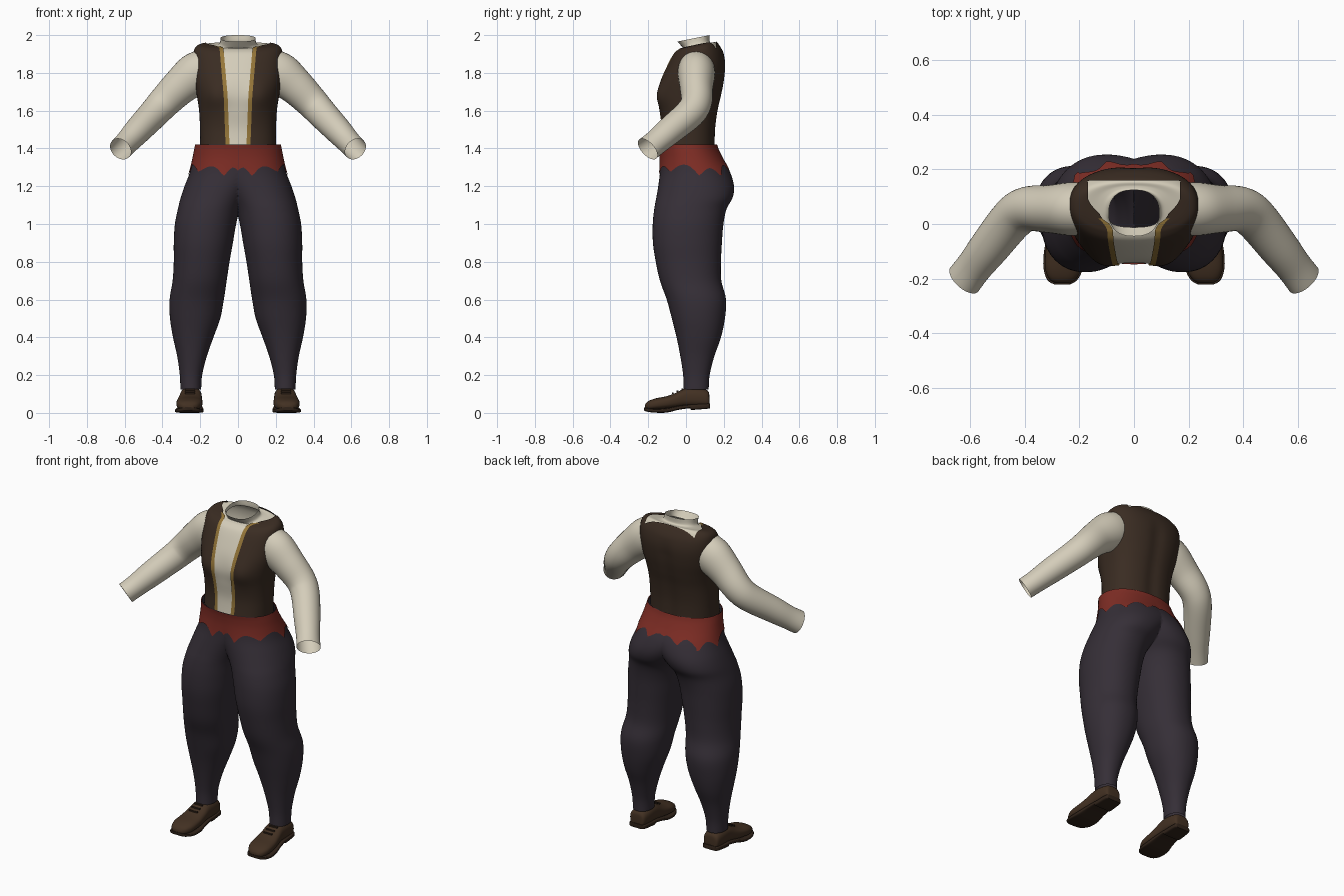
import bpy, bmesh, math
from mathutils import Vector

if "Cube" in bpy.data.objects:
    bpy.data.objects.remove(bpy.data.objects["Cube"])


def material(name, rgb):
    m = bpy.data.materials.new(name)
    m.diffuse_color = (*rgb, 1)
    m.use_nodes = True
    m.node_tree.nodes["Principled BSDF"].inputs["Base Color"].default_value = m.diffuse_color
    return m


CREAM = material("cream cloth", (0.66, 0.61, 0.49))
BROWN = material("brown leather", (0.042, 0.025, 0.016))
GOLD = material("gold trim", (0.30, 0.18, 0.04))
RED = material("red sash cloth", (0.21, 0.026, 0.018))
PURPLE = material("dark purple cloth", (0.036, 0.028, 0.038))
SHOE = material("shoe leather", (0.055, 0.030, 0.016))
SOLE = material("shoe sole", (0.030, 0.017, 0.010))


def smooth_rows(rows, sub):
    """Catmull-Rom interpolation of numeric rows."""
    out = []
    for i in range(len(rows) - 1):
        p = [rows[max(i - 1, 0)], rows[i], rows[i + 1], rows[min(i + 2, len(rows) - 1)]]
        for k in range(sub):
            t = k / sub
            out.append([0.5 * (2 * b + (c - a) * t + (2 * a - 5 * b + 4 * c - d) * t * t
                               + (3 * b - a - 3 * c + d) * t ** 3) for a, b, c, d in zip(*p)])
    return out + [list(rows[-1])]


def skin(rings, cap=False):
    bm = bmesh.new()
    vs = [[bm.verts.new(p) for p in r] for r in rings]
    n = len(vs[0])
    for a, b in zip(vs, vs[1:]):
        for i in range(n):
            j = (i + 1) % n
            bm.faces.new((a[i], a[j], b[j], b[i]))
    if cap:
        bm.faces.new(vs[0][::-1])
        bm.faces.new(vs[-1])
    bm.normal_update()
    return bm


def loft(rows, n=64, sub=5, power=2.2, place=lambda x, y, z: (x, y, z), cap=False):
    """Rows are (height, x0, x1, y0, y1, tilt); each is a rounded section."""
    rings = []
    for z, x0, x1, y0, y1, tilt in smooth_rows(rows, sub):
        ring = []
        for i in range(n):
            a = math.tau * i / n
            c, s = math.cos(a), math.sin(a)
            x = (x0 + x1) / 2 + (x1 - x0) / 2 * math.copysign(abs(c) ** (2 / power), c)
            dy = (y1 - y0) / 2 * math.copysign(abs(s) ** (2 / power), s)
            ring.append(place(x, (y0 + y1) / 2 + dy, z + tilt * dy))
        rings.append(ring)
    return skin(rings, cap)


def grow(bm, d):
    for v, nrm in [(v, v.normal.copy()) for v in bm.verts]:
        v.co += nrm * d


def cut(bm, f):
    """Split faces along the line where f is zero."""
    new = []
    for e in list(bm.edges):
        a, b = e.verts
        fa, fb = f(a.co), f(b.co)
        if fa * fb < 0:
            new.append(bmesh.utils.edge_split(e, a, fa / (fa - fb))[1])
    bmesh.ops.connect_verts(bm, verts=new)


def keep(bm, f):
    cut(bm, f)
    gone = [p for p in bm.faces if f(p.calc_center_median()) < 0]
    bmesh.ops.delete(bm, geom=gone, context='FACES')


def finish(name, bm, mats, mirror=False):
    me = bpy.data.meshes.new(name)
    bm.to_mesh(me)
    bm.free()
    ob = bpy.data.objects.new(name, me)
    bpy.context.collection.objects.link(ob)
    for m in mats:
        me.materials.append(m)
    if mirror:
        ob.modifiers.new("Mirror", 'MIRROR').merge_threshold = 0.0005
    bpy.ops.object.select_all(action='DESELECT')
    ob.select_set(True)
    bpy.context.view_layer.objects.active = ob
    bpy.ops.object.shade_smooth_by_angle(angle=math.radians(45))
    return ob


# Torso sections: height, half width, front, back, tilt
TORSO = [(1.39, .195, -.135, .150, 0), (1.50, .195, -.125, .152, 0), (1.60, .200, -.135, .165, 0),
         (1.68, .212, -.142, .183, 0), (1.76, .228, -.128, .198, 0), (1.84, .234, -.095, .204, 0),
         (1.90, .231, -.062, .194, 0), (1.932, .220, -.035, .172, .1), (1.945, .190, -.018, .155, .2),
         (1.945, .130, -.012, .138, .2), (1.952, .100, -.020, .125, .2), (1.983, .092, -.045, .125, .2)]


def body(x, y, z):
    bust = math.exp(-((abs(x) - .12) / .06) ** 2 - ((z - 1.68) / .07) ** 2)
    spine = math.exp(-(x / .04) ** 2) * max(0, min(1, (1.9 - z) / .1))
    return (x, y - .02 * bust if y < 0 else y - .01 * spine * (y > .1), z)


def torso(rows):
    return loft([(z, -w, w, a, b, t) for z, w, a, b, t in rows], 96, 6, 2.4, body)


# Shirt body with open collar
finish("shirt_body", torso(TORSO), [CREAM])


# Vest: open front, scooped neckline, gold edging
def opening(p):
    w = .045 + .038 * max(0, p.z - 1.42) + .05 * max(0, p.z - 1.68)
    t = max(0, min(1, (p.y + .03) / .13))
    return w + .09 * t * t * (3 - 2 * t)


def vest_area(p):
    hole = min(opening(p) - abs(p.x), .16 - p.y, max(-p.y, p.z - 1.88))
    return -hole


def trim_area(p):
    return min(opening(p) + .021 - abs(p.x), .02 - p.y)


bm = torso(TORSO[:-2])
grow(bm, .006)
keep(bm, vest_area)
cut(bm, trim_area)
for face in bm.faces:
    face.material_index = int(trim_area(face.calc_center_median()) > 0)
finish("vest", bm, [BROWN, GOLD])

# Sleeve: centre x, y, z, radius across, radius front to back
ARM = [(.17, .055, 1.825, .105, .095), (.23, .055, 1.79, .112, .098), (.31, .055, 1.725, .097, .088),
       (.39, .055, 1.645, .086, .082), (.445, .02, 1.585, .080, .080), (.53, -.085, 1.495, .072, .074),
       (.585, -.155, 1.435, .064, .068), (.622, -.203, 1.397, .062, .070)]
path = smooth_rows(ARM, 5)
rings = []
for i, p in enumerate(path):
    t = (Vector(path[min(i + 1, len(path) - 1)][:3]) - Vector(path[max(i - 1, 0)][:3])).normalized()
    b = Vector((0, 1, 0))
    b = (b - b.dot(t) * t).normalized()
    n = b.cross(t)
    rings.append([Vector(p[:3]) + n * p[3] * math.cos(math.tau * k / 40)
                  + b * p[4] * math.sin(math.tau * k / 40) for k in range(40)])
finish("sleeve", skin(rings), [CREAM], mirror=True)

# Trouser leg sections: height, inner x, outer x, front, back, tilt
LEG = [(.125, .195, .305, -.013, .120, 0), (.20, .190, .308, -.015, .125, 0), (.30, .165, .322, -.030, .150, 0),
       (.40, .130, .344, -.050, .185, 0), (.50, .094, .360, -.075, .206, 0), (.60, .075, .362, -.102, .212, 0),
       (.70, .060, .346, -.138, .187, 0), (.80, .045, .340, -.160, .185, 0), (.90, .027, .340, -.175, .190, 0),
       (1.0, .010, .334, -.176, .198, 0), (1.08, -.012, .318, -.168, .215, 0), (1.14, -.05, .303, -.157, .247, 0),
       (1.20, -.10, .283, -.147, .254, 0), (1.27, -.17, .256, -.138, .235, 0), (1.34, -.21, .238, -.135, .195, 0),
       (1.39, -.225, .228, -.138, .170, 0), (1.42, -.222, .222, -.143, .160, 0)]


def half_legs(offset):
    bm = loft(LEG, 72, 5, 2.15)
    grow(bm, offset)
    bmesh.ops.bisect_plane(bm, geom=bm.verts[:] + bm.edges[:] + bm.faces[:], dist=1e-5,
                           plane_co=(0, 0, 0), plane_no=(1, 0, 0), clear_inner=True)
    return bm


finish("trousers", half_legs(0), [PURPLE], mirror=True)


# Sash with ragged hem
def sash_area(p):
    a = math.atan2(p.x, -(p.y - .03))
    points = 1 - abs(math.sin(5.5 * a + .5 * math.sin(3 * a) + .4))
    return p.z - (1.308 - .045 * points - .012 * math.sin(4 * a))


bm = half_legs(.005)
keep(bm, sash_area)
finish("sash", bm, [RED], mirror=True)


def lay_forward(x, y, z):
    return (x, -z, y)


# Shoe upper: forward distance, inner x, outer x, bottom, top
UPPER = [(-.124, .220, .280, .035, .085), (-.115, .202, .299, .03, .118), (-.06, .193, .306, .03, .133),
         (0, .192, .308, .03, .132), (.05, .190, .316, .025, .108), (.10, .188, .324, .02, .089),
         (.16, .192, .326, .015, .077), (.20, .212, .312, .015, .062), (.217, .238, .288, .02, .044)]
finish("shoe_upper", loft([(*r, 0) for r in UPPER], 40, 4, 2.6, lay_forward, True), [SHOE], mirror=True)

# Shoe sole with raised heel and arch
BASE = [(-.127, .215, .285, .024, .05), (-.115, .197, .303, .022, .05), (-.03, .192, .309, .016, .045),
        (-.02, .192, .309, .024, .045), (.04, .188, .318, .016, .038), (.10, .182, .330, .002, .026),
        (.16, .186, .332, .001, .022), (.205, .208, .318, .006, .026), (.222, .236, .292, .013, .030)]
finish("shoe_sole", loft([(*r, 0) for r in BASE], 40, 4, 5, lay_forward, True), [SOLE], mirror=True)

# Shoe laces
bm = bmesh.new()
for y, z in ((-.02, .126), (-.045, .114), (-.07, .103)):
    res = bmesh.ops.create_cube(bm, size=1)
    for v in res["verts"]:
        v.co = Vector((.254 + v.co.x * .055, y + v.co.y * .009, z + v.co.z * .008))
finish("shoe_laces", bm, [SOLE], mirror=True)
